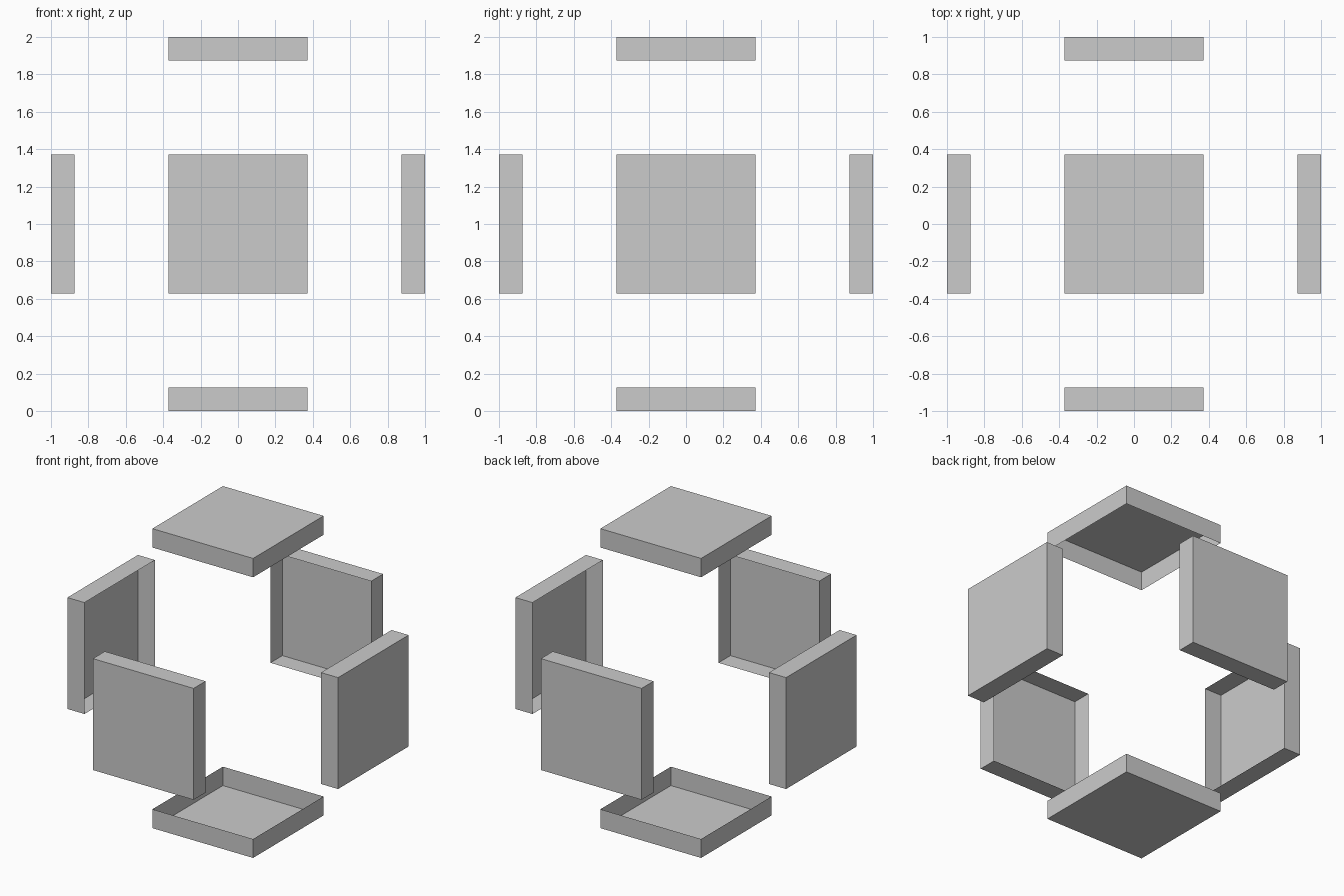
import bpy
import bmesh
from mathutils import Matrix, Vector

if "Cube" in bpy.data.objects:
    bpy.data.objects.remove(bpy.data.objects["Cube"])

HALF = 0.372    # half width of each square panel
DEPTH = 0.126   # height of the thin rim walls
CENTRE = Vector((0, 0, 1))


def open_panel(name, direction):
    """Shallow five-sided box, open towards the centre of the model."""
    bm = bmesh.new()
    bmesh.ops.create_cube(bm, size=1)
    bm.faces.ensure_lookup_table()
    inner = [f for f in bm.faces if f.normal.z < -0.9]
    bmesh.ops.delete(bm, geom=inner, context='FACES_ONLY')
    bmesh.ops.scale(bm, vec=(2 * HALF, 2 * HALF, DEPTH), verts=bm.verts)
    bmesh.ops.translate(bm, vec=(0, 0, 1 - DEPTH / 2), verts=bm.verts)

    # Turn the panel to face outwards
    turn = Vector((0, 0, 1)).rotation_difference(Vector(direction)).to_matrix().to_4x4()
    if direction[2] < 0:
        turn = Matrix.Rotation(3.141592653589793, 4, 'X')
    bm.transform(turn)

    mesh = bpy.data.meshes.new(name)
    bm.to_mesh(mesh)
    bm.free()
    obj = bpy.data.objects.new(name, mesh)
    obj.location = CENTRE
    bpy.context.collection.objects.link(obj)


# Six panels around the empty centre
for name, direction in {
    "top_panel": (0, 0, 1),
    "bottom_panel": (0, 0, -1),
    "front_panel": (0, -1, 0),
    "back_panel": (0, 1, 0),
    "left_panel": (-1, 0, 0),
    "right_panel": (1, 0, 0),
}.items():
    open_panel(name, direction)
